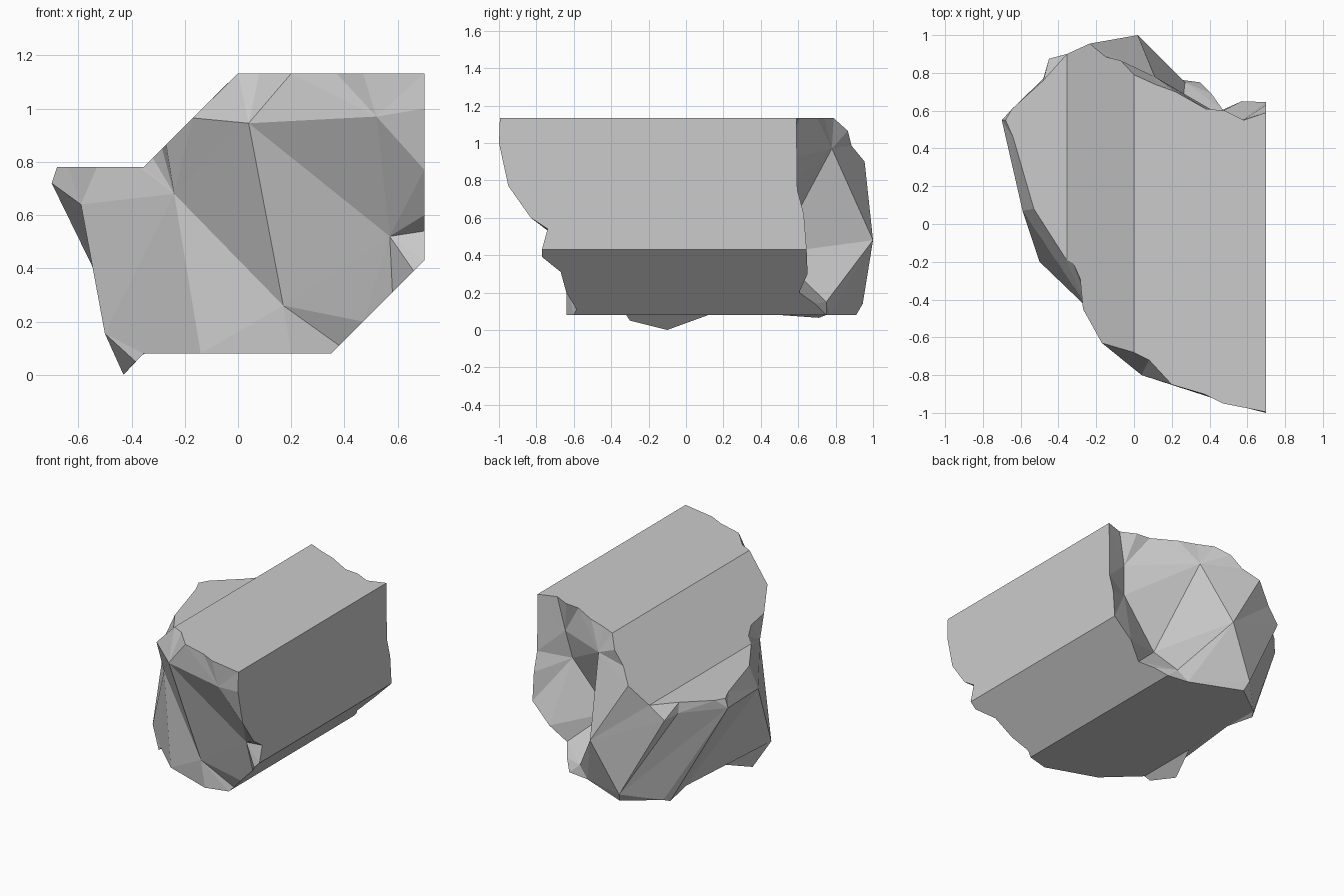
import bpy, bmesh
from mathutils import Vector
from mathutils.geometry import delaunay_2d_cdt

if "Cube" in bpy.data.objects:
    bpy.data.objects.remove(bpy.data.objects["Cube"])

TOP = 1.132
# Rims of the two broken ends; one row per flat cut side, clockwise from the left ledge
front_rim = [
    [(-.68, .55, .78), (-.64, .46, .78), (-.53, .08, .78), (-.37, -.17, .78)],
    [(-.355, -.19, .78), (-.32, -.21, .815), (-.285, -.29, .85), (-.27, -.45, .865), (-.17, -.63, .965)],
    [(0, -.68, TOP), (.08, -.72, TOP), (.2, -.85, TOP), (.37, -.9, TOP), (.47, -.95, TOP)],
    [(.7, -.995, TOP), (.7, -1, 1.0), (.7, -.95, .77), (.7, -.83, .6), (.7, -.74, .54)],
    [(.7, -.77, .43), (.66, -.77, .39), (.58, -.67, .31), (.47, -.64, .2), (.38, -.585, .11)],
    [(.35, -.6, .08), (.2, -.64, .08), (-.14, -.52, .08)],
    [(-.355, -.32, .08)],
]
back_rim = [
    [(-.68, .55, .78), (-.645, .61, .78), (-.48, .76, .78)],
    [(-.355, .9, .78), (-.235, .955, .9), (-.15, .885, .985), (-.07, .865, 1.065)],
    [(0, .79, TOP), (.11, .74, TOP), (.22, .7, TOP), (.38, .61, TOP), (.48, .6, TOP), (.58, .55, TOP)],
    [(.7, .59, TOP), (.7, .595, .75), (.7, .63, .62)],
    [(.7, .645, .43), (.57, .65, .3), (.47, .605, .2), (.41, .69, .14)],
    [(.35, .75, .08), (.2, .77, .08), (-.14, .91, .08)],
    [(-.355, .75, .08)],
]

# Peaks and hollows of the rough surface
E, F, G = (-.7, .55, .72), (-.59, .07, .64), (-.5, -.2, .155)   # left side
TIP, NOTCH, HEEL = (-.43, -.1, 0), (-.385, -.3, .05), (-.38, .71, .065)
A, B, C = (.04, -.8, .945), (.52, -.955, .97), (.17, -.64, .26)  # front
D, H = (.57, -.725, .52), (-.24, -.45, .68)
P, Q, R, S = (.02, 1, .48), (-.16, .945, .14), (-.45, .875, .69), (.11, .78, .97)  # back
T, U, V, W = (.53, .535, .91), (.5, .5, .72), (.24, .48, .41), (.27, .75, .15)
K = (-.48, .77, .71)

bm = bmesh.new()


def face(points):
    """Add one face, skipping repeated points."""
    pts = list(dict.fromkeys(points))
    if len(pts) > 2:
        bm.faces.new([bm.verts.new(p) for p in pts])


def broken_end(rim, tail, peaks, ridges):
    """Facet a rough end between its rim and its peaks, keeping the ridges."""
    loop = [p for row in rim for p in row] + tail
    pts = loop + peaks
    flat = [Vector((p[0], p[2])) for p in pts]
    edges = [(pts.index(a), pts.index(b)) for a, b in ridges]
    outline = list(range(len(loop)))[::-1]
    out = delaunay_2d_cdt(flat, edges, [outline], 1, 1e-5)
    tris, origin = out[2], out[3]
    for t in tris:
        if all(origin[i] for i in t):
            face([pts[origin[i][0]] for i in t])


# Front and back rough ends
broken_end(front_rim, [NOTCH, TIP, G, F, E], [A, B, C, D, H],
           [(A, B), (A, C), (A, D), (A, H), (H, C), (C, D), (B, D), (F, H), (G, H),
            (H, front_rim[5][2]), (A, front_rim[1][4])])
broken_end(back_rim, [HEEL, E], [P, Q, R, S, T, U, V, W, K],
           [(P, S), (S, V), (S, U), (U, V), (V, P), (W, P), (P, R), (R, Q), (P, Q),
            (E, Q), (E, K), (K, R), (K, Q), (P, back_rim[1][1]),
            (S, T), (T, U), (V, W), (T, back_rim[2][5])])

# Flat cut sides running along y, the underside also following the left edge
left_run = [(-.355, .12, .08), (-.338, .27, .08), (-.35, .5, .08)]
for i in range(6):
    near = front_rim[i] + front_rim[i + 1][:1]
    far = back_rim[i] + back_rim[i + 1][:1]
    face(near + (left_run if i == 5 else []) + far[::-1])

# Left flank and the slanted lip below it
r0, r1, r2 = left_run
for tri in ((E, F, r2), (E, r2, HEEL), (F, G, r2), (G, r1, r2), (G, r0, r1),
            (G, TIP, r0), (r2, back_rim[6][0], HEEL)):
    face(tri)
face([front_rim[6][0], NOTCH, TIP, r0])

bmesh.ops.remove_doubles(bm, verts=bm.verts, dist=.0005)
bmesh.ops.recalc_face_normals(bm, faces=bm.faces)
mesh = bpy.data.meshes.new("cut_rock")
bm.to_mesh(mesh)
bm.free()
rock = bpy.data.objects.new("cut_rock", mesh)
bpy.context.collection.objects.link(rock)
